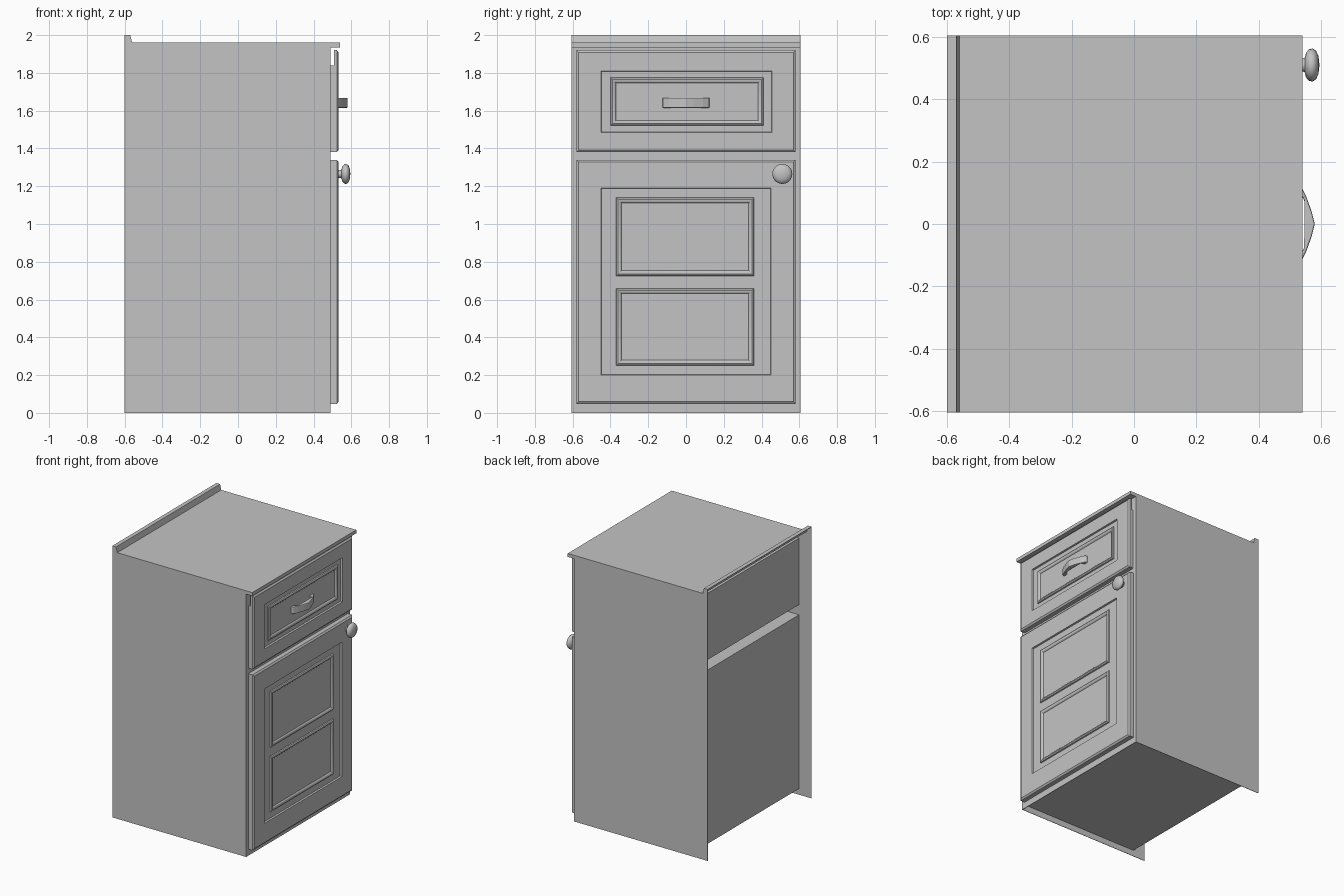
import bpy, bmesh, math

cube = bpy.data.objects.get("Cube")
if cube:
    bpy.data.objects.remove(cube, do_unlink=True)

grey = bpy.data.materials.new("plain grey")
grey.use_nodes = True
COLOUR = (0.55, 0.55, 0.55, 1)
grey.diffuse_color = COLOUR
grey.node_tree.nodes["Principled BSDF"].inputs["Base Color"].default_value = COLOUR

W = 0.605       # half width of the cabinet
FRONT = 0.49    # plane of the front frame


def finish(name, bm, smooth=None):
    """Turn a bmesh into a named object, optionally smooth below an angle."""
    bmesh.ops.recalc_face_normals(bm, faces=bm.faces)
    mesh = bpy.data.meshes.new(name)
    bm.to_mesh(mesh)
    bm.free()
    mesh.materials.append(grey)
    ob = bpy.data.objects.new(name, mesh)
    bpy.context.collection.objects.link(ob)
    if smooth:
        bpy.ops.object.select_all(action='DESELECT')
        ob.select_set(True)
        bpy.context.view_layer.objects.active = ob
        bpy.ops.object.shade_smooth_by_angle(angle=math.radians(smooth))
    return ob


def box(name, x0, x1, y0, y1, z0, z1):
    bm = bmesh.new()
    bmesh.ops.create_cube(bm, size=1)
    for v in bm.verts:
        v.co = ((x0 + x1) / 2 + v.co.x * (x1 - x0),
                (y0 + y1) / 2 + v.co.y * (y1 - y0),
                (z0 + z1) / 2 + v.co.z * (z1 - z0))
    return finish(name, bm)


def extrude(name, points, to_co, a, b, smooth=None):
    """Extrude a closed 2D outline between two depths."""
    bm = bmesh.new()
    face = bm.faces.new([bm.verts.new(to_co(p, a)) for p in points])
    new = bmesh.ops.extrude_face_region(bm, geom=[face])["geom"]
    for v in new:
        if isinstance(v, bmesh.types.BMVert):
            i = min(range(len(points)),
                    key=lambda k: sum((c - d) ** 2 for c, d in zip(v.co, to_co(points[k], a))))
            v.co = to_co(points[i], b)
    return finish(name, bm, smooth)


def nested(name, rings, closed=False, smooth=None):
    """Bridge rectangles (y0, y1, z0, z1, x); cap the ends, or close into a frame."""
    bm = bmesh.new()
    loops = [[bm.verts.new((x, y, z)) for y, z in ((y0, z0), (y1, z0), (y1, z1), (y0, z1))]
             for y0, y1, z0, z1, x in rings]
    pairs = list(zip(loops, loops[1:]))
    if closed:
        pairs.append((loops[-1], loops[0]))
    else:
        bm.faces.new(loops[0])
        bm.faces.new(loops[-1])
    for a, b in pairs:
        for i in range(4):
            j = (i + 1) % 4
            bm.faces.new((a[i], a[j], b[j], b[i]))
    return finish(name, bm, smooth)


def inset(rect, d, x):
    y0, y1, z0, z1 = rect
    return (y0 + d, y1 - d, z0 + d, z1 - d, x)


def front_panel(name, outer, field, back):
    """Slab with eased edges and a sunken centre field."""
    nested(name, [inset(outer, 0, back), inset(outer, 0, 0.523), inset(outer, 0.012, 0.532),
                  inset(field, 0, 0.532), inset(field, 0.003, 0.52)])


def moulding(name, rect):
    """Rounded rectangular bead on the centre field."""
    nested(name, [inset(rect, d, x) for d, x in
                  ((0, 0.518), (0.003, 0.528), (0.011, 0.533), (0.02, 0.531),
                   (0.027, 0.524), (0.03, 0.518))], closed=True, smooth=40)


# Thin carcass sides, following the worktop profile at the top
side = [(-0.6, 0), (FRONT, 0), (FRONT, 1.96), (-0.56, 1.96), (-0.57, 2), (-0.6, 2)]
for name, s in (("left_side_panel", 1), ("right_side_panel", -1)):
    extrude(name, side, lambda p, d: (p[0], d, p[1]), s * W, s * (W - 0.003))

# Inner drawer and cupboard boxes, open gap between them at the back
box("cupboard_box", -0.5, FRONT - 0.004, -W + 0.002, W - 0.002, 0.045, 1.325)
box("drawer_box", -0.5, FRONT - 0.004, -W + 0.002, W - 0.002, 1.4, 1.89)
box("front_frame", FRONT - 0.004, FRONT, -W, W, 0, 1.94)

# Worktop sheet with front lip and rear upstand
worktop = [(-0.6, 2), (-0.57, 2), (-0.56, 1.96), (0.54, 1.96), (0.54, 1.935),
           (FRONT, 1.935), (FRONT, 1.955), (-0.563, 1.955), (-0.573, 1.996), (-0.6, 1.996)]
extrude("worktop", worktop, lambda p, d: (p[0], d, p[1]), -W, W)

# Drawer front and door
front_panel("drawer_front", (-0.58, 0.58, 1.38, 1.92), (-0.45, 0.455, 1.485, 1.81), 0.508)
box("drawer_front_backing", FRONT, 0.51, -0.575, 0.575, 1.38, 1.84)
front_panel("door", (-0.58, 0.58, 0.047, 1.34), (-0.45, 0.45, 0.2, 1.19), FRONT)
moulding("drawer_moulding", (-0.4, 0.41, 1.52, 1.775))
moulding("upper_door_moulding", (-0.37, 0.36, 0.725, 1.14))
moulding("lower_door_moulding", (-0.37, 0.36, 0.25, 0.66))

# Bowed drawer pull
half = [(0.515, 0.125), (0.535, 0.122), (0.552, 0.09), (0.57, 0.04), (0.58, 0)]
inner = [(0.57, 0), (0.56, 0.04), (0.542, 0.085), (0.515, 0.095)]
outline = (half + [(x, -y) for x, y in half[-2::-1]]
           + [(x, -y) for x, y in inner[::-1]] + inner[1:])
pull = extrude("drawer_pull", outline, lambda p, d: (p[0], p[1], d), 1.615, 1.668)
bevel = pull.modifiers.new("soft edges", 'BEVEL')
bevel.width = 0.005
bevel.segments = 2

# Turned door knob
profile = [(0.525, 0.024), (0.54, 0.02), (0.548, 0.024), (0.552, 0.04), (0.562, 0.051),
           (0.573, 0.053), (0.584, 0.046), (0.592, 0.028), (0.595, 0)]
bm = bmesh.new()
verts = [bm.verts.new((x, 0.51 + r, 1.265)) for x, r in profile]
edges = [bm.edges.new(e) for e in zip(verts, verts[1:])]
bmesh.ops.spin(bm, geom=verts + edges, cent=(0, 0.51, 1.265), axis=(1, 0, 0),
               angle=math.tau, steps=20)
bmesh.ops.remove_doubles(bm, verts=bm.verts, dist=0.0005)
finish("door_knob", bm, 45)
